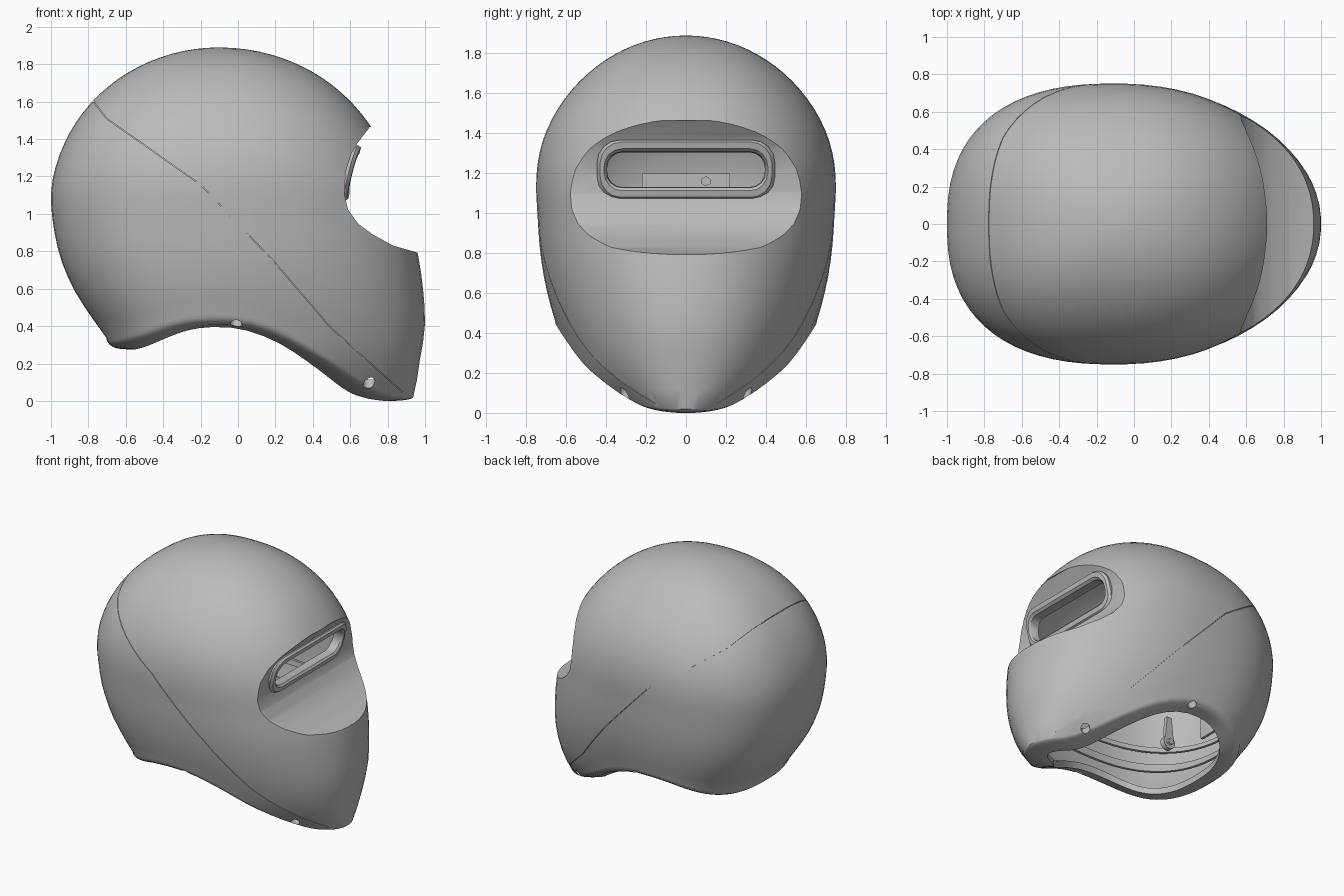
import bpy, bmesh, math
from mathutils import Vector

if "Cube" in bpy.data.objects:
    bpy.data.objects.remove(bpy.data.objects["Cube"])

SHADE = 0.5
grey = bpy.data.materials.new("shell grey")
grey.use_nodes = True
grey.diffuse_color = (SHADE, SHADE, SHADE, 1)
grey.node_tree.nodes["Principled BSDF"].inputs["Base Color"].default_value = (SHADE, SHADE, SHADE, 1)

# Body sections: height -> rear reach, front reach, half width
BODY = [(-0.2, .2, .9, .1), (0, .35, 1.03, .34), (.2, .5, 1.07, .545), (.4, .65, 1.10, .635),
        (.6, .78, 1.09, .695), (.8, .86, 1.06, .73), (1.05, .90, 1.0, .748),
        (1.4, .90, .94, .775), (1.9, .90, .93, .775)]
# Neck opening: x -> lowest height
RIM = [(-1, .28), (-.64, .28), (-.3, .385), (-.12, .405), (.05, .39), (.25, .32),
       (.5, .18), (.74, .035), (.92, 0), (1.1, 0)]
# Eye recess, side profile
RECESS = [(.705, 1.465), (.64, 1.38), (.605, 1.32), (.575, 1.22), (.57, 1.1), (.59, 1.02),
          (.64, .95), (.72, .89), (.83, .83), (.97, .79), (1.3, .77), (1.3, 1.5)]
# Panel seam, side profile
SEAM = [(-.87, 1.72), (-.77, 1.6), (-.7, 1.51), (-.5, 1.37), (-.2, 1.16), (0, .95),
        (.2, .74), (.5, .39), (.88, .05)]
MID, DOME, CX, SIDES = 1.05, .84, -.1, 72
WALL = .04


def smooth(table, t):
    """Smooth interpolation through a table keyed by its first column."""
    t = min(max(t, table[0][0]), table[-1][0])
    i = 0
    while i < len(table) - 2 and t > table[i + 1][0]:
        i += 1
    a, b = table[i], table[i + 1]
    p, q = table[max(i - 1, 0)], table[min(i + 2, len(table) - 1)]
    h = b[0] - a[0]
    u = (t - a[0]) / h
    out = []
    for k in range(1, len(a)):
        m0 = (b[k] - p[k]) / (b[0] - p[0]) * h
        m1 = (q[k] - a[k]) / (q[0] - a[0]) * h
        out.append((2*u**3 - 3*u*u + 1) * a[k] + (u**3 - 2*u*u + u) * m0
                   + (3*u*u - 2*u**3) * b[k] + (u**3 - u*u) * m1)
    return out


def section(angle, z, inset):
    """Point on the body at a plan angle and height, moved inward."""
    rear, front, half = smooth(BODY, z)
    s = max(0, (z - MID) / (DOME - inset))
    f = math.sqrt(max(0, 1 - s * s))
    c, n = math.cos(angle), math.sin(angle)
    reach, e = (front, 2 / 2.18) if c > 0 else (rear, 2 / 2.45)
    x = CX + math.copysign(abs(c) ** e, c) * (reach - inset) * f
    y = math.copysign(abs(n) ** e, n) * (half - inset) * f
    return Vector((x, y, z))


def rim_height(angle):
    z = .3
    for _ in range(30):
        z = .5 * z + .5 * smooth(RIM, section(angle, z, 0).x)[0]
    return z


def make(name, bm):
    bmesh.ops.recalc_face_normals(bm, faces=bm.faces)
    me = bpy.data.meshes.new(name)
    bm.to_mesh(me)
    bm.free()
    me.materials.append(grey)
    ob = bpy.data.objects.new(name, me)
    bpy.context.collection.objects.link(ob)
    return ob


def bridge(bm, rows, closed=False):
    n = len(rows[0])
    for a, b in zip(rows, rows[1:] + rows[:1] if closed else rows[1:]):
        for i in range(n):
            bm.faces.new((a[i], a[(i + 1) % n], b[(i + 1) % n], b[i]))


def body(name, inset, drop):
    """Closed helmet volume; drop makes the hollow that runs out through the curled lip."""
    columns = []
    for i in range(SIDES):
        a = 2 * math.pi * (i + .5) / SIDES
        r = rim_height(a)
        # The curl is round at the sides and rear, tight with a wider lip at the chin
        chin = max(0, min(1, (section(a, r, 0).x - .2) / .6))
        columns.append((a, r, .06 - .04 * chin, .085 + .06 * chin))
    starts = [r + (.08 if drop else c) for a, r, c, lip in columns]
    rows = []
    if drop:
        for low in (-drop, .045):
            rows.append([section(a, r, lip + .015) + Vector((0, 0, low)) for a, r, c, lip in columns])
    else:
        for k in range(5, 0, -1):
            t = math.pi / 2 * k / 5
            rows.append([section(a, r + c, inset + lip * (1 - math.cos(t)))
                         - Vector((0, 0, c * math.sin(t))) for a, r, c, lip in columns])
    top, steps = MID + DOME - inset, 30
    for k in range(steps):
        t = math.sin(math.pi / 2 * k / steps)
        rows.append([section(col[0], s + (top - s) * t, inset) for col, s in zip(columns, starts)])
    bm = bmesh.new()
    grid = [[bm.verts.new(p) for p in row] for row in rows]
    bridge(bm, grid)
    for row, height in ((grid[0], .25 - drop), (grid[-1], top)):
        v = bm.verts.new((CX, 0, height))
        for i in range(SIDES):
            bm.faces.new((row[i], row[(i + 1) % SIDES], v))
    return make(name, bm)


def prism(name, points, sweep):
    bm = bmesh.new()
    face = bm.faces.new([bm.verts.new(p) for p in points])
    new = bmesh.ops.extrude_face_region(bm, geom=[face])["geom"]
    bmesh.ops.translate(bm, vec=sweep, verts=[v for v in new if isinstance(v, bmesh.types.BMVert)])
    return make(name, bm)


def across(name, profile):
    return prism(name, [(x, -1.2, z) for x, z in profile], (0, 2.4, 0))


def cut(target, tool):
    mod = target.modifiers.new("cut", "BOOLEAN")
    mod.operation, mod.solver, mod.object = "DIFFERENCE", "EXACT", tool
    bpy.context.view_layer.objects.active = target
    bpy.ops.object.modifier_apply(modifier=mod.name)
    bpy.data.objects.remove(tool)


def cylinder(name, start, end, radius, sides=20):
    start, end = Vector(start), Vector(end)
    axis = end - start
    bm = bmesh.new()
    bmesh.ops.create_cone(bm, cap_ends=True, segments=sides, radius1=radius, radius2=radius, depth=axis.length)
    bm.transform(axis.to_track_quat("Z", "Y").to_matrix().to_4x4())
    bmesh.ops.translate(bm, vec=(start + end) / 2, verts=bm.verts)
    return make(name, bm)


def slot(half_y, half_z, corner, steps=4):
    """Rounded slot outline as (y, z) around its own centre."""
    out = []
    for q, (sy, sz) in enumerate(((1, 1), (-1, 1), (-1, -1), (1, -1))):
        for k in range(steps + 1):
            a = math.pi / 2 * (q + k / steps)
            out.append((sy * (half_y - corner) + corner * math.cos(a),
                        sz * (half_z - corner) + corner * math.sin(a)))
    return out


def rear_band(name, low, high):
    """Strap along the inside of the sides and rear."""
    bm = bmesh.new()
    rows = []
    for i in range(41):
        a = math.pi * (.35 + 1.3 * i / 40)
        rows.append([bm.verts.new(section(a, z, inset))
                     for inset, z in ((.07, low), (.07, high), (.09, high), (.09, low))])
    bridge(bm, rows)
    bm.faces.new(rows[0])
    bm.faces.new(rows[-1])
    return make(name, bm)


# Helmet shell: outer volume, eye recess, hollow inside
shell = body("helmet_shell", 0, 0)
cut(shell, across("recess_cutter", RECESS))
hollow = body("hollow_cutter", WALL, .5)
cut(hollow, across("recess_backing", [(x - WALL, z + WALL * max(-1, min(1, (z - 1.15) / .2)))
                                      for x, z in RECESS]))
cut(shell, hollow)

# Viewing slot
SLOT_Z = 1.218
cut(shell, prism("slot_cutter", [(.35, y, SLOT_Z + z) for y, z in slot(.405, .10, .09)], (.7, 0, 0)))

# Thin seam between the upper and rear panels
groove = across("seam_cutter", SEAM + [(x - .003, z - .003) for x, z in reversed(SEAM)])
cut(groove, body("seam_core", .008, 0))
cut(shell, groove)

# Fastener holes in the rim
for side in (-1, 1):
    for x, y, z in ((-.01, .61, .43), (.70, .31, .09)):
        d = Vector((0, side * .05, -.1))
        p = Vector((x, side * y, z))
        cut(shell, cylinder("hole_cutter", p - d, p + d, .032))

# Raised frame around the slot, leaning forward and bowed to the sides
bm = bmesh.new()
loops = []
for half_y, half_z, corner, depth in ((.44, .14, .11, -.06), (.445, .148, .11, .015), (.43, .138, .105, .03),
                                      (.41, .105, .09, .03), (.40, .09, .08, .015), (.395, .087, .078, -.05)):
    loops.append([bm.verts.new((.612 + depth + .25 * z - .18 * y * y, y, SLOT_Z + z))
                  for y, z in slot(half_y, half_z, corner)])
bridge(bm, loops, closed=True)
frame = make("slot_frame", bm)

# Inner headgear: straps, hanging links and a rear plate with its knob
parts = [shell, frame, rear_band("lower_strap", .57, .64), rear_band("upper_strap", .76, .80)]
for side, label in ((-1, "right"), (1, "left")):
    y = side * .33
    parts.append(cylinder(label + "_pivot", (-.6, y, .75), (-.6, y + side * .04, .75), .05))
    parts.append(cylinder(label + "_pivot_bolt", (-.6, y - side * .02, .75), (-.6, y, .75), .025, 6))
    parts.append(prism(label + "_link", [(-.64, y, .75), (-.56, y, .75), (-.58, y, .95), (-.62, y, .95)],
                       (0, side * .03, 0)))
parts.append(prism("rear_plate", [(-.81, -.22, .8), (-.81, .22, .8), (-.81, .22, 1.2), (-.81, -.22, 1.2)],
                   (.02, 0, 0)))
parts.append(cylinder("rear_knob", (-.8, .1, 1.16), (-.77, .1, 1.16), .025, 6))

# Smooth surfaces with crisp edges
bpy.ops.object.select_all(action="DESELECT")
for ob in parts:
    ob.select_set(True)
bpy.context.view_layer.objects.active = shell
bpy.ops.object.shade_smooth_by_angle(angle=math.radians(35))
